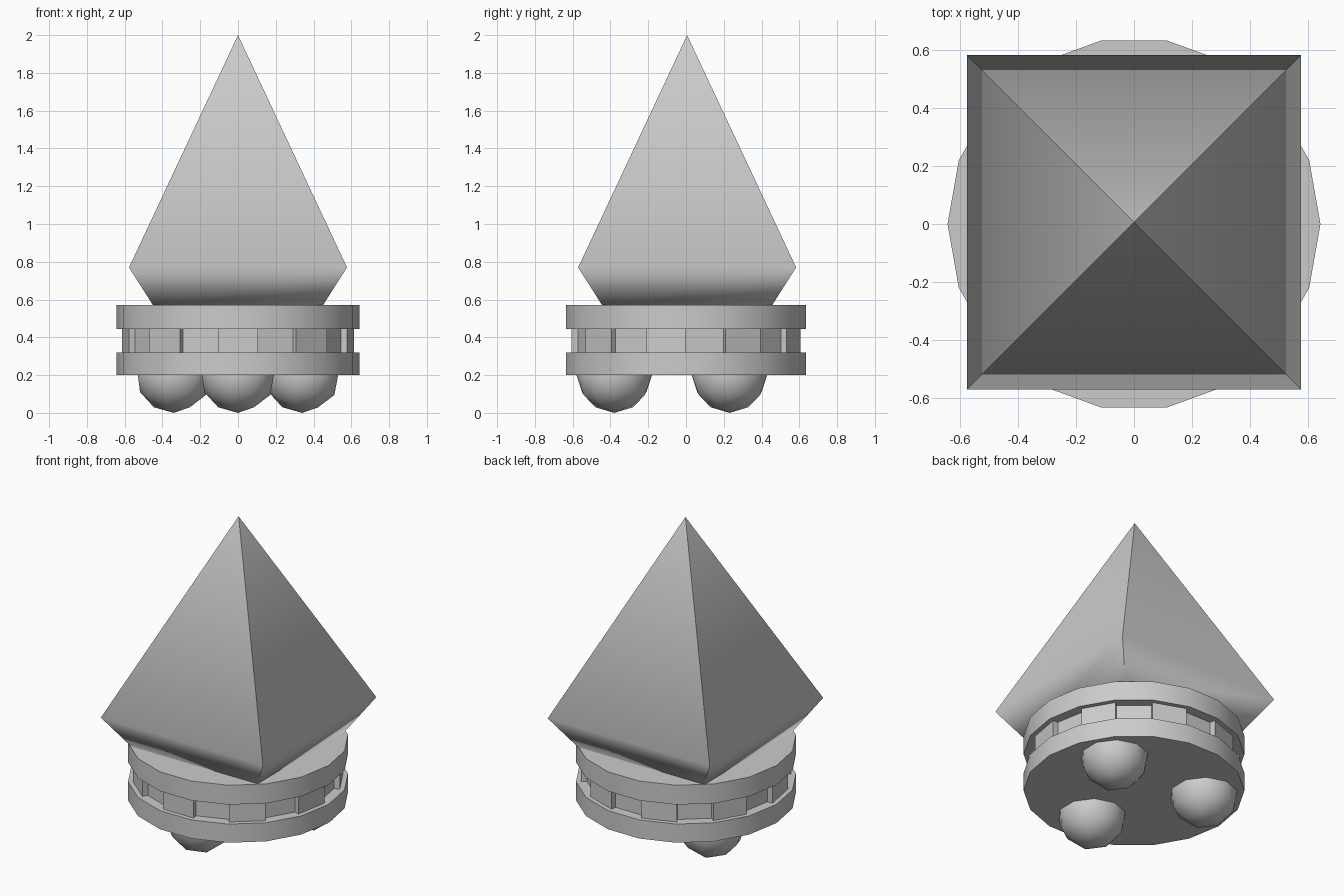
import bpy, bmesh, math

if "Cube" in bpy.data.objects:
    bpy.data.objects.remove(bpy.data.objects["Cube"])

SIDES = 18


def finish(name, bm, smooth_angle=None):
    bmesh.ops.recalc_face_normals(bm, faces=bm.faces)
    mesh = bpy.data.meshes.new(name)
    bm.to_mesh(mesh)
    bm.free()
    obj = bpy.data.objects.new(name, mesh)
    bpy.context.collection.objects.link(obj)
    if smooth_angle:
        bpy.ops.object.select_all(action='DESELECT')
        obj.select_set(True)
        bpy.context.view_layer.objects.active = obj
        bpy.ops.object.shade_smooth_by_angle(angle=math.radians(smooth_angle))
    return obj


def prism(name, outline, z0, z1, smooth_angle=None):
    """Extrude a flat outline from z0 to z1."""
    bm = bmesh.new()
    low = [bm.verts.new((x, y, z0)) for x, y in outline]
    high = [bm.verts.new((x, y, z1)) for x, y in outline]
    n = len(outline)
    for i in range(n):
        j = (i + 1) % n
        bm.faces.new((low[i], low[j], high[j], high[i]))
    bm.faces.new(low[::-1])
    bm.faces.new(high)
    return finish(name, bm, smooth_angle)


def polar(r, step):
    a = 2 * math.pi * step / SIDES
    return r * math.cos(a), r * math.sin(a)


# Two round plates
circle = [polar(0.644, i) for i in range(SIDES)]
prism("lower_plate", circle, 0.20, 0.32, 30)
prism("upper_plate", circle, 0.445, 0.57, 30)

# Notched ring between the plates: sides alternate between two radii
notched = []
for i in range(SIDES):
    r = 0.615 if i % 2 else 0.58
    notched += [polar(r, i), polar(r, i + 1)]
prism("notched_ring", notched, 0.32, 0.445)

# Ball feet
for i, (x, y) in enumerate([(0, -0.38), (0.34, 0.23), (-0.34, 0.23)]):
    bm = bmesh.new()
    bmesh.ops.create_icosphere(bm, subdivisions=2, radius=0.2)
    bmesh.ops.translate(bm, verts=bm.verts, vec=(x, y, 0.2))
    finish(f"ball_foot_{i + 1}", bm, 60)

# Four-sided spire with an undercut base, softened across the widest line
bm = bmesh.new()
cy = 0.006
rings = [[bm.verts.new((sx * h, cy + sy * h, z))
          for sx, sy in ((-1, -1), (1, -1), (1, 1), (-1, 1))]
         for h, z in ((0.45, 0.57), (0.577, 0.77))]
tip = bm.verts.new((0, cy, 2.0))
for i in range(4):
    j = (i + 1) % 4
    bm.faces.new((rings[0][i], rings[0][j], rings[1][j], rings[1][i]))
    bm.faces.new((rings[1][i], rings[1][j], tip))
bm.faces.new(rings[0][::-1])
finish("spire", bm, 65)
